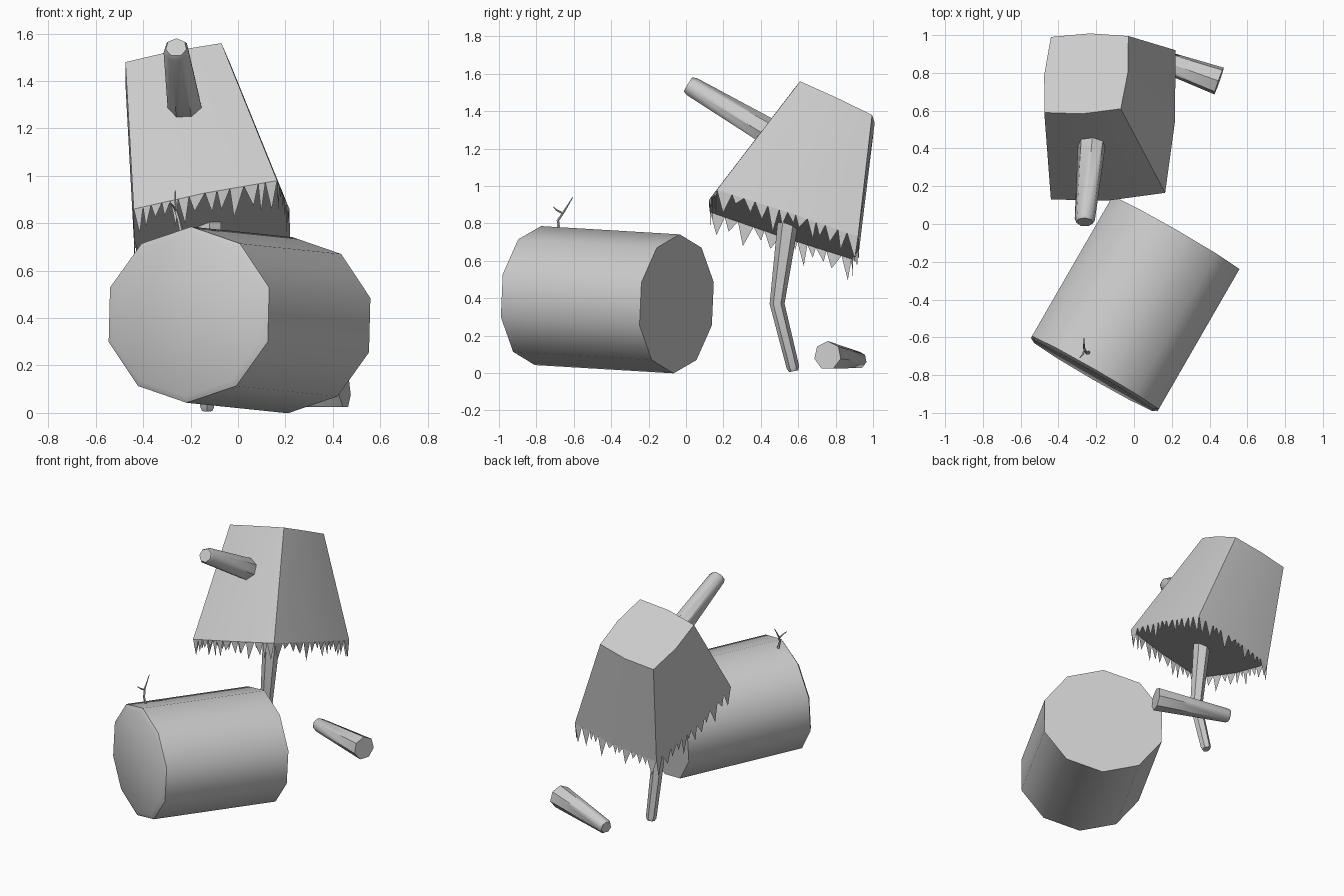
import bpy, bmesh, math, random
from mathutils import Vector

if "Cube" in bpy.data.objects:
    bpy.data.objects.remove(bpy.data.objects["Cube"])

random.seed(4)


def finish(name, bm, angle=50):
    bmesh.ops.recalc_face_normals(bm, faces=bm.faces)
    me = bpy.data.meshes.new(name)
    bm.to_mesh(me)
    bm.free()
    ob = bpy.data.objects.new(name, me)
    bpy.context.collection.objects.link(ob)
    bpy.ops.object.select_all(action='DESELECT')
    ob.select_set(True)
    bpy.context.view_layer.objects.active = ob
    bpy.ops.object.shade_smooth_by_angle(angle=math.radians(angle))
    return ob


def loft(bm, rings):
    """Skin a list of vertex rings and cap both ends."""
    rings = [[bm.verts.new(p) for p in r] for r in rings]
    n = len(rings[0])
    for a, b in zip(rings, rings[1:]):
        for i in range(n):
            j = (i + 1) % n
            bm.faces.new((a[i], a[j], b[j], b[i]))
    bm.faces.new(rings[0][::-1])
    bm.faces.new(rings[-1])


def add_tube(bm, pts, radii, sides, ref=(0, 0, 1), wide=1.0):
    """Tapered polygonal tube along a path; ref gives the first corner direction."""
    pts = [Vector(p) for p in pts]
    rings = []
    for k, p in enumerate(pts):
        d = (pts[min(k + 1, len(pts) - 1)] - pts[max(k - 1, 0)]).normalized()
        side = d.cross(Vector(ref)).normalized()
        up = side.cross(d)
        ring = []
        for i in range(sides):
            a = 2 * math.pi * i / sides
            ring.append(p + radii[k] * (math.cos(a) * up + wide * math.sin(a) * side))
        rings.append(ring)
    loft(bm, rings)


def tube(name, *args, **kw):
    bm = bmesh.new()
    add_tube(bm, *args, **kw)
    return finish(name, bm)


# big lying log with a chamfered front rim
a, b = Vector((-0.215, -0.805, 0.415)), Vector((0.22, -0.05, 0.37))
tube("lying_log", [a, a.lerp(b, 0.018), b], [0.345, 0.372, 0.372], 10, wide=1.095)


# leaning trunk: rounded-square frustum with slightly bulged sides
def bulged(corners, amount):
    corners = [Vector(c) for c in corners]
    centre = sum(corners, Vector()) / 4
    ring = []
    for i, c in enumerate(corners):
        m = (c + corners[(i + 1) % 4]) / 2
        ring += [c, m + (m - centre).normalized() * amount]
    return ring


# corner order: front left, front right, back right, back left
bottom = bulged([(-0.44, 0.13, 0.86), (0.165, 0.165, 0.98),
                 (0.22, 0.92, 0.73), (-0.39, 0.885, 0.61)], 0.025)
top = bulged([(-0.475, 0.59, 1.48), (-0.07, 0.61, 1.56),
              (-0.03, 0.995, 1.38), (-0.44, 0.99, 1.31)], 0.018)
bm = bmesh.new()
loft(bm, [bottom, top])
finish("broken_trunk", bm)

# splinters hanging from the broken rim
bm = bmesh.new()
for i in range(8):
    p, q = bottom[i], bottom[(i + 1) % 8]
    cuts = [0.0]
    while cuts[-1] < 1:
        cuts.append(cuts[-1] + random.uniform(0.1, 0.24))
    cuts = [c / cuts[-1] for c in cuts]
    for s, t in zip(cuts, cuts[1:]):
        u, v = p.lerp(q, s), p.lerp(q, t)
        tip = u.lerp(v, random.uniform(0.25, 0.75))
        tip += Vector((0, 0, -random.uniform(0.04, 0.13)))
        bm.faces.new([bm.verts.new(c) for c in (u, v, tip)])
finish("splinters", bm)

# branch stub on the trunk
tube("branch_stub", [(-0.215, 0.52, 1.24), (-0.26, 0.03, 1.53), (-0.261, 0.01, 1.542)],
     [0.079, 0.055, 0.045], 7)

# bent support under the trunk
tube("support_stick", [(-0.12, 0.55, 0.84), (-0.12, 0.487, 0.37),
                       (-0.13, 0.572, 0.03), (-0.13, 0.576, 0.01)],
     [0.057, 0.04, 0.034, 0.025], 6, ref=(0, 1, 0))

# loose branch on the ground
tube("loose_branch", [(-0.03, 0.928, 0.068), (-0.015, 0.922, 0.069), (0.45, 0.757, 0.094)],
     [0.038, 0.047, 0.077], 7)

# little forked twig on the log
bm = bmesh.new()
add_tube(bm, [(-0.24, -0.68, 0.77), (-0.25, -0.685, 0.815), (-0.265, -0.655, 0.86),
              (-0.265, -0.605, 0.94)], [0.009, 0.007, 0.006, 0.002], 5, ref=(1, 0, 0))
add_tube(bm, [(-0.262, -0.66, 0.855), (-0.27, -0.69, 0.87), (-0.287, -0.708, 0.888)],
         [0.006, 0.005, 0.002], 5, ref=(1, 0, 0))
finish("twig", bm)
